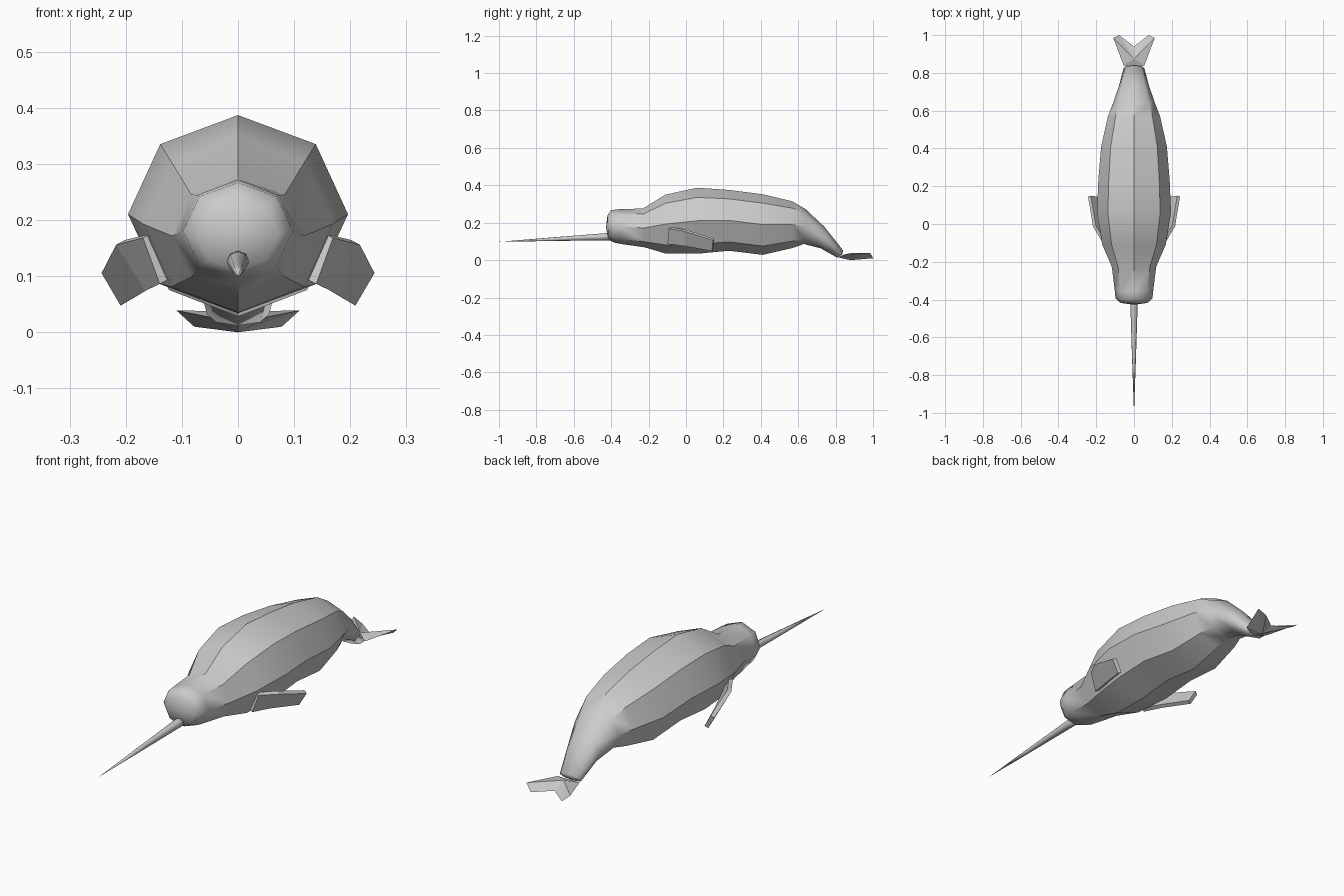
import bpy, bmesh, math
from mathutils import Vector

if "Cube" in bpy.data.objects:
    bpy.data.objects.remove(bpy.data.objects["Cube"])


def make_object(name, bm):
    bmesh.ops.recalc_face_normals(bm, faces=bm.faces)
    mesh = bpy.data.meshes.new(name)
    bm.to_mesh(mesh)
    bm.free()
    obj = bpy.data.objects.new(name, mesh)
    bpy.context.collection.objects.link(obj)
    return obj


def loft(bm, stations, sides=8):
    """Join elliptical rings; each station is (y top, y bottom, z top, z bottom, half width)."""
    rings = []
    for yt, yb, zt, zb, w in stations:
        top, bottom = Vector((0, yt, zt)), Vector((0, yb, zb))
        centre, up = (top + bottom) / 2, (top - bottom) / 2
        ring = []
        for i in range(sides):
            a = math.tau * i / sides
            ring.append(bm.verts.new(centre + up * math.cos(a) + Vector((w * math.sin(a), 0, 0))))
        rings.append(ring)
    for r0, r1 in zip(rings, rings[1:]):
        for i in range(sides):
            j = (i + 1) % sides
            bm.faces.new((r0[i], r0[j], r1[j], r1[i]))
    return rings


def cap(bm, ring, point):
    tip = bm.verts.new(point)
    for i in range(len(ring)):
        bm.faces.new((ring[i], ring[(i + 1) % len(ring)], tip))


def mirror(obj):
    mod = obj.modifiers.new("Mirror", "MIRROR")
    mod.use_axis = (True, False, False)


# Body: eight-sided loft with creased long edges, soft nose and soft tail stock
stations = [
    (-0.42, -0.415, 0.240, 0.110, 0.072),
    (-0.40, -0.385, 0.267, 0.094, 0.098),
    (-0.36, -0.34, 0.272, 0.085, 0.102),
    (-0.23, -0.22, 0.276, 0.068, 0.118),
    (-0.11, -0.11, 0.350, 0.035, 0.168),
    (0.06, 0.06, 0.387, 0.034, 0.196),
    (0.23, 0.23, 0.375, 0.050, 0.189),
    (0.41, 0.41, 0.352, 0.028, 0.174),
    (0.57, 0.57, 0.314, 0.065, 0.138),
    (0.64, 0.63, 0.272, 0.086, 0.113),
    (0.74, 0.72, 0.178, 0.063, 0.080),
    (0.84, 0.81, 0.052, 0.012, 0.055),
]
bm = bmesh.new()
rings = loft(bm, stations)
cap(bm, rings[0], (0, -0.428, 0.175))
cap(bm, rings[-1], (0, 0.835, 0.03))
for f in bm.faces:
    f.smooth = True
for r0, r1 in zip(rings[2:9], rings[3:10]):
    for a, b in zip(r0, r1):
        bm.edges.get((a, b)).smooth = False
make_object("body", bm)

# Tusk: long slim cone with a rounded root
bm = bmesh.new()
rings = loft(bm, [(-0.39, -0.39, 0.148, 0.106, 0.021),
                  (-0.44, -0.44, 0.143, 0.106, 0.019),
                  (-0.72, -0.72, 0.121, 0.102, 0.010)])
cap(bm, rings[0], (0, -0.39, 0.127))
cap(bm, rings[-1], (0, -1.0, 0.098))
for f in bm.faces:
    f.smooth = True
make_object("tusk", bm)

# Flippers: bent strip of paired upper and lower edge points, thickened and mirrored
bm = bmesh.new()
strip = [((0.162, -0.09, 0.172), (0.132, -0.095, 0.090)),
         ((0.210, -0.01, 0.160), (0.158, 0.0, 0.078)),
         ((0.236, 0.147, 0.110), (0.202, 0.142, 0.052))]
pairs = [[bm.verts.new(p) for p in pair] for pair in strip]
for (a, b), (c, d) in zip(pairs, pairs[1:]):
    bm.faces.new((a, b, d, c))
flippers = make_object("flippers", bm)
thick = flippers.modifiers.new("Thickness", "SOLIDIFY")
thick.thickness = 0.018
thick.offset = 0
mirror(flippers)

# Tail fluke: swept half with upper and lower ridge, mirrored
bm = bmesh.new()
rim = [bm.verts.new(p) for p in ((0.055, 0.84, 0.028), (0.110, 0.985, 0.039),
                                 (0.078, 1.0, 0.010), (0, 0.94, 0.014))]
upper = bm.verts.new((0, 0.875, 0.037))
lower = bm.verts.new((0, 0.88, 0.0))
front = bm.verts.new((0, 0.815, 0.014))
for a, b in zip(rim, rim[1:]):
    bm.faces.new((a, b, upper))
    bm.faces.new((b, a, lower))
bm.faces.new((rim[0], upper, front))
bm.faces.new((rim[0], front, lower))
mirror(make_object("tail_fluke", bm))
